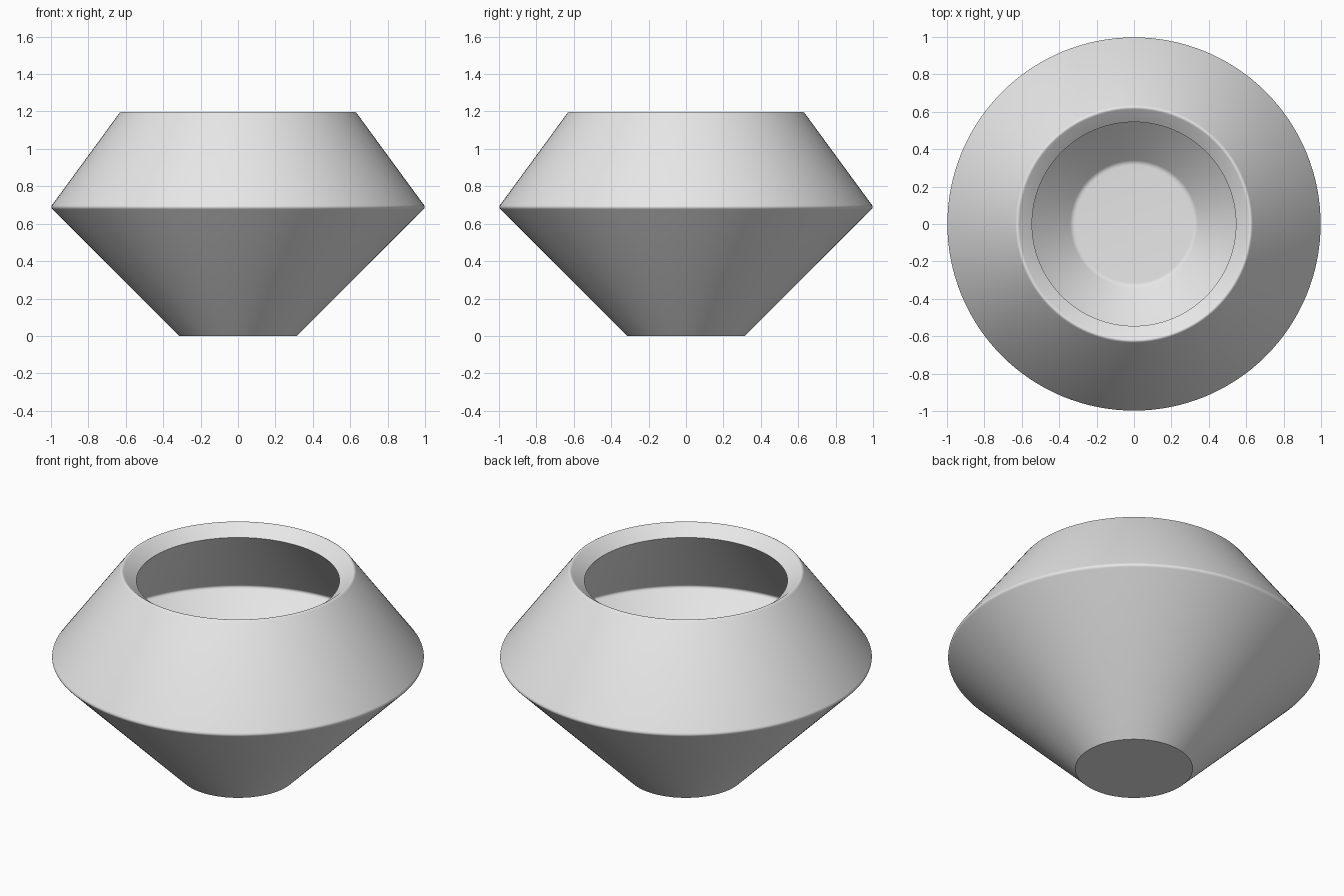
import bpy
import bmesh
from math import radians, tau
from mathutils import Vector

cube = bpy.data.objects.get("Cube")
if cube:
    bpy.data.objects.remove(cube, do_unlink=True)

SEGMENTS = 128
BEVEL = 0.016

# Single grey material
grey = bpy.data.materials.new("light grey")
grey.use_nodes = True
colour = (0.8, 0.8, 0.8, 1)
grey.diffuse_color = colour
grey.node_tree.nodes["Principled BSDF"].inputs["Base Color"].default_value = colour


def rounded(before, corner, after, steps=5):
    """Points of a small curve that softens one profile corner."""
    a = corner + (before - corner).normalized() * BEVEL
    b = corner + (after - corner).normalized() * BEVEL
    for i in range(steps + 1):
        t = i / steps
        yield a * (1 - t) ** 2 + corner * 2 * t * (1 - t) + b * t ** 2


# Wall profile as radius, height, softened: outside first, then the cavity
profile = [
    (0, 0, False),
    (0.315, 0, False),       # base edge
    (1.003, 0.688, True),    # widest ridge
    (0.625, 1.204, True),    # rim
    (0.545, 1.141, False),   # inner lip
    (0.885, 0.695, True),    # inner ridge
    (0.33, 0.15, True),      # floor edge
    (0, 0.15, False),
]
corners = [Vector((r, 0, z)) for r, z, soft in profile]
points = []
for i, (r, z, soft) in enumerate(profile):
    if soft:
        points.extend(rounded(corners[i - 1], corners[i], corners[i + 1]))
    else:
        points.append(corners[i])

# Revolve the profile into the bowl
bm = bmesh.new()
verts = [bm.verts.new(p) for p in points]
edges = [bm.edges.new(pair) for pair in zip(verts, verts[1:])]
bmesh.ops.spin(bm, geom=verts + edges, cent=(0, 0, 0), axis=(0, 0, 1),
               angle=tau, steps=SEGMENTS, use_duplicate=False)
bmesh.ops.remove_doubles(bm, verts=bm.verts, dist=0.0001)
bmesh.ops.recalc_face_normals(bm, faces=bm.faces)

mesh = bpy.data.meshes.new("bowl")
bm.to_mesh(mesh)
bm.free()
mesh.materials.append(grey)
bowl = bpy.data.objects.new("bowl", mesh)
bpy.context.collection.objects.link(bowl)

# Smooth walls, crisp base and lip
bpy.ops.object.select_all(action="DESELECT")
bowl.select_set(True)
bpy.context.view_layer.objects.active = bowl
bpy.ops.object.shade_smooth_by_angle(angle=radians(35))
